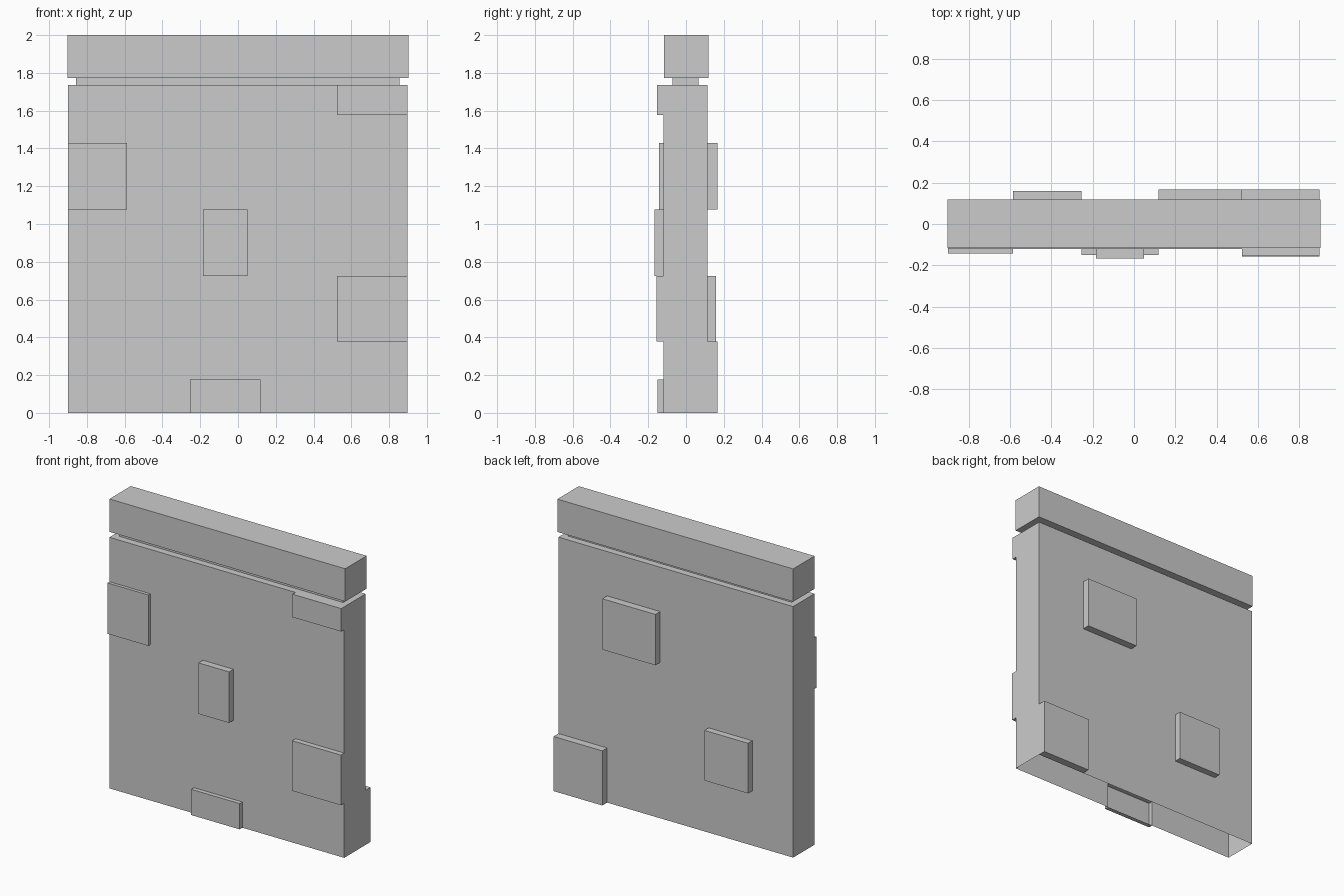
import bpy, bmesh

if "Cube" in bpy.data.objects:
    bpy.data.objects.remove(bpy.data.objects["Cube"])


def ring(bm, x0, x1, y0, y1, z):
    return [bm.verts.new((x, y, z)) for x, y in ((x0, y0), (x1, y0), (x1, y1), (x0, y1))]


def bridge(bm, low, high):
    for i in range(4):
        j = (i + 1) % 4
        bm.faces.new((low[i], low[j], high[j], high[i]))


def finish(bm, name):
    mesh = bpy.data.meshes.new(name)
    bm.to_mesh(mesh)
    bm.free()
    obj = bpy.data.objects.new(name, mesh)
    bpy.context.collection.objects.link(obj)
    return obj


BODY = (-0.90, 0.897, -0.12, 0.114)
TOP = 1.737

# Raised panels: x0, x1, z0, z1, outer y (negative = front, positive = back)
PANELS = [
    (-0.90, -0.587, 1.078, 1.43, -0.142),
    (-0.185, 0.049, 0.725, 1.078, -0.168),
    (0.524, 0.897, 0.378, 0.725, -0.157),
    (0.524, 0.897, 1.578, TOP, -0.153),
    (-0.253, 0.118, 0.0, 0.178, -0.15),
    (0.118, 0.524, 1.078, 1.43, 0.166),
    (-0.587, -0.253, 0.378, 0.725, 0.16),
    (0.524, 0.897, 0.0, 0.378, 0.167),
]

# Wall body: a thin-skinned shell, open underneath
bm = bmesh.new()
bridge(bm, ring(bm, *BODY, 0), ring(bm, *BODY, TOP))

# Cut the shell along every panel edge
cuts = {(0, x) for p in PANELS for x in p[:2]} | {(2, z) for p in PANELS for z in p[2:4]}
limits = {(0, BODY[0]), (0, BODY[1]), (2, 0.0), (2, TOP)}
for axis, value in sorted(cuts - limits):
    co, no = [0, 0, 0], [0, 0, 0]
    co[axis], no[axis] = value, 1
    bmesh.ops.bisect_plane(bm, geom=bm.verts[:] + bm.edges[:] + bm.faces[:],
                           plane_co=co, plane_no=no)

# Pull the panels out of the front and back faces
for x0, x1, z0, z1, y in PANELS:
    wall_y = BODY[2] if y < 0 else BODY[3]
    faces = []
    for f in bm.faces:
        c = f.calc_center_median()
        if abs(c.y - wall_y) < 1e-4 and x0 < c.x < x1 and z0 < c.z < z1:
            faces.append(f)
    out = bmesh.ops.extrude_face_region(bm, geom=faces)["geom"]
    for v in out:
        if isinstance(v, bmesh.types.BMVert):
            v.co.y = y
    old = [f for f in faces if f.is_valid]
    if old:
        bmesh.ops.delete(bm, geom=old, context='FACES')
finish(bm, "wall_body")

# Ledge, recessed neck and top coping
bm = bmesh.new()
NECK = (-0.857, 0.855, -0.072, 0.067)
CAP = (-0.903, 0.902, -0.116, 0.118)
profile = [(BODY, TOP), (NECK, TOP), (NECK, 1.773), (CAP, 1.773), (CAP, 2.0)]
rings = [ring(bm, *box, z) for box, z in profile]
for low, high in zip(rings, rings[1:]):
    bridge(bm, low, high)
bm.faces.new(rings[-1])
finish(bm, "coping")
